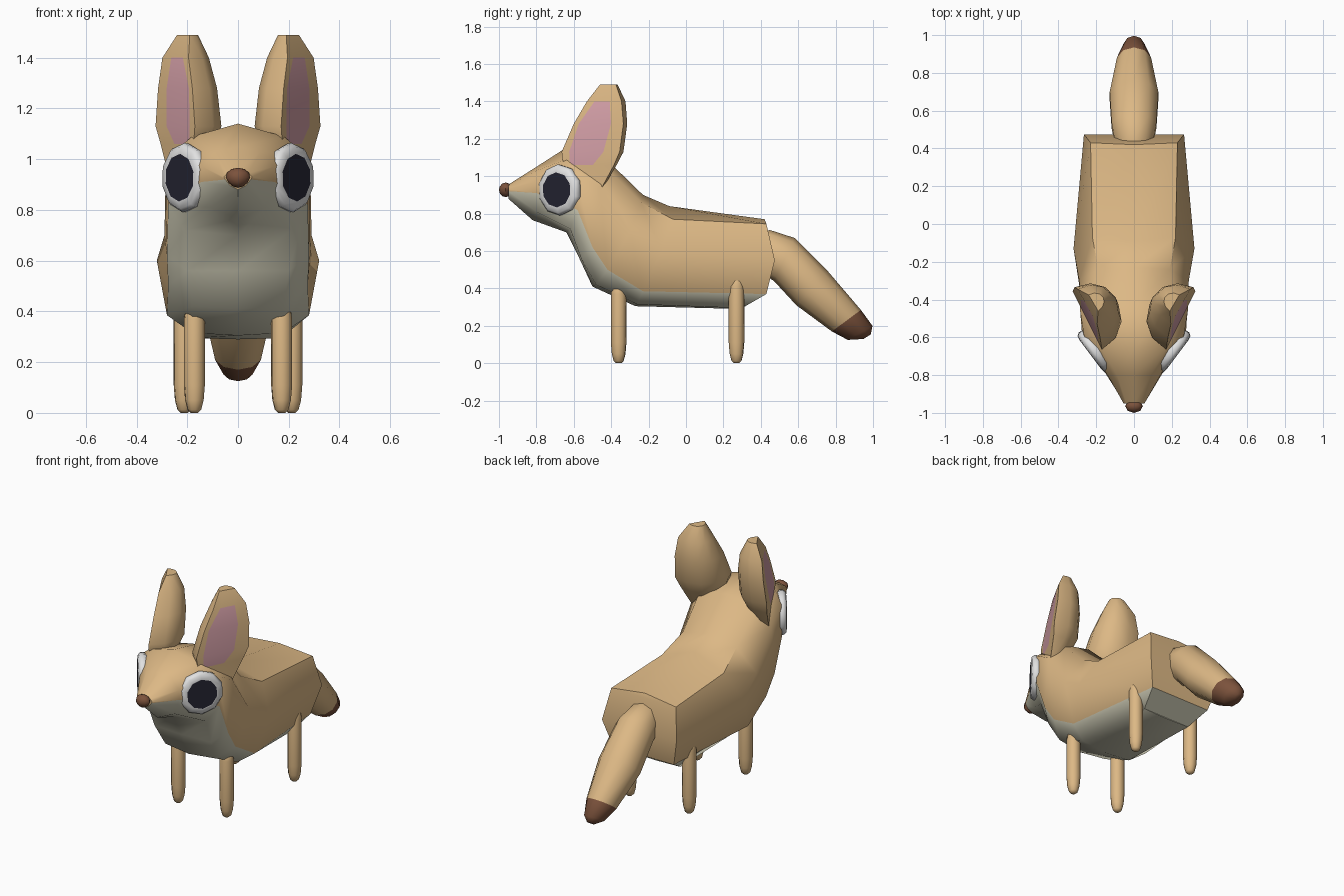
import bpy, bmesh, math
from mathutils import Vector

cube = bpy.data.objects.get("Cube")
if cube:
    bpy.data.objects.remove(cube, do_unlink=True)


def material(name, rgb):
    m = bpy.data.materials.new(name)
    m.use_nodes = True
    m.diffuse_color = (*rgb, 1)
    bsdf = m.node_tree.nodes["Principled BSDF"]
    bsdf.inputs["Base Color"].default_value = (*rgb, 1)
    bsdf.inputs["Roughness"].default_value = 0.8
    return m


FUR = material("tan fur", (0.72, 0.48, 0.235))
CREAM = material("cream belly", (0.64, 0.62, 0.48))
BROWN = material("dark brown", (0.20, 0.085, 0.045))
PINK = material("inner ear pink", (0.66, 0.35, 0.39))
WHITE = material("eye white", (0.75, 0.75, 0.75))
BLACK = material("pupil black", (0.018, 0.018, 0.032))


def finish(name, bm, mats, angle):
    bmesh.ops.recalc_face_normals(bm, faces=bm.faces)
    me = bpy.data.meshes.new(name)
    bm.to_mesh(me)
    bm.free()
    for m in mats:
        me.materials.append(m)
    ob = bpy.data.objects.new(name, me)
    bpy.context.collection.objects.link(ob)
    bpy.ops.object.select_all(action='DESELECT')
    ob.select_set(True)
    bpy.context.view_layer.objects.active = ob
    bpy.ops.object.shade_smooth_by_angle(angle=math.radians(angle))
    return ob


def loft(name, rings, mats, rule=lambda i, j: 0, caps=(0, 0), angle=50, end_faces=None):
    """Skin a list of rings; rule(row, column) gives the material slot."""
    bm = bmesh.new()
    vs = [[bm.verts.new(p) for p in r] for r in rings]
    n = len(vs[0])
    for i in range(len(vs) - 1):
        for j in range(n):
            k = (j + 1) % n
            f = bm.faces.new((vs[i][j], vs[i][k], vs[i + 1][k], vs[i + 1][j]))
            f.material_index = rule(i, j)
    bm.faces.new(vs[0]).material_index = caps[0]
    for ids, slot in end_faces or [(range(n), caps[1])]:
        bm.faces.new([vs[-1][q] for q in ids]).material_index = slot
    return finish(name, bm, mats, angle)


# Body and head: half sections (top, shoulder, side, colour line, belly corner, bottom)
sections = [
    [(0, -.95, .955), (.04, -.95, .945), (.055, -.95, .93), (.05, -.95, .92), (.03, -.95, .895), (0, -.95, .88)],
    [(0, -.80, 1.05), (.09, -.80, 1.03), (.14, -.80, .97), (.145, -.80, .91), (.11, -.80, .81), (0, -.82, .765)],
    [(0, -.66, 1.14), (.18, -.64, 1.09), (.265, -.59, 1.02), (.275, -.58, .82), (.21, -.62, .72), (0, -.64, .70)],
    [(0, -.42, 1.085), (.2, -.43, 1.05), (.285, -.46, .94), (.28, -.50, .62), (.2, -.56, .56), (0, -.57, .56)],
    [(0, -.23, .90), (.19, -.24, .86), (.29, -.30, .70), (.275, -.42, .50), (.18, -.48, .42), (0, -.50, .41)],
    [(0, -.09, .84), (.22, -.07, .77), (.32, -.13, .60), (.28, -.23, .385), (.18, -.26, .315), (0, -.27, .305)],
    [(0, .42, .77), (.23, .43, .745), (.265, .475, .55), (.215, .43, .37), (.17, .30, .295), (0, .30, .29)],
]
rings = [h + [(-x, y, z) for x, y, z in h[4:0:-1]] for h in sections]
rump = [((0, 1, 9), 0), ((1, 2, 8, 9), 0), ((2, 3, 7, 8), 0), ((3, 4, 6, 7), 1), ((4, 5, 6), 1)]
loft("body_and_head", rings, [FUR, CREAM],
     rule=lambda i, j: 1 if 3 <= j <= 6 else 0, angle=45, end_faces=rump)


# Tail: elliptical rings given by upper point, lower point and half width
def tail_ring(ty, tz, by, bz, w, n=10):
    out = []
    for k in range(n):
        a = 2 * math.pi * k / n
        c, s = math.cos(a) / 2, math.sin(a)
        out.append((w * s, (ty + by) / 2 + c * (ty - by), (tz + bz) / 2 + c * (tz - bz)))
    return out


tail = [(.38, .70, .34, .54, .07), (.45, .712, .39, .49, .105), (.58, .67, .47, .44, .125),
        (.76, .49, .59, .31, .135), (.935, .285, .78, .17, .095),
        (.997, .20, .865, .125, .06), (.988, .155, .95, .13, .022)]
loft("tail", [tail_ring(*t) for t in tail], [FUR, BROWN],
     rule=lambda i, j: int(i >= 4), caps=(0, 1))


# Ears: D-shaped rings, flat side outward, domed towards the back and middle
# height, front edge x y, back edge x y, dome depth, start and end of the pink strip
EAR = [(.92, .22, -.56, .27, -.46, .06, .3, .7),
       (1.06, .175, -.655, .305, -.385, .15, .13, .58),
       (1.13, .17, -.665, .325, -.355, .185, .13, .72),
       (1.28, .18, -.60, .315, -.335, .17, .10, .75),
       (1.40, .195, -.53, .298, -.345, .14, .22, .66),
       (1.49, .19, -.46, .24, -.375, .06, .3, .6)]


def ear_ring(sx, z, xf, yf, xb, yb, depth, a, b):
    f, e = Vector((xf, yf, z)), Vector((xb, yb, z))
    back = Vector((-(yb - yf), xb - xf, 0)).normalized() * depth
    pts = [f, f.lerp(e, a), f.lerp(e, b), e]
    for k in range(1, 6):
        t = math.pi * k / 6
        pts.append((f + e) / 2 + (e - f) / 2 * math.cos(t) + back * math.sin(t))
    return [(sx * p.x, p.y, p.z) for p in pts]


# Shapes turned around an axis
def lathe(name, centre, axis, profile, n, mats, rule=lambda i, j: 0, caps=(0, 0), angle=50):
    axis = Vector(axis).normalized()
    u = axis.orthogonal().normalized()
    v = axis.cross(u)
    rings = []
    for r, h in profile:
        angles = [2 * math.pi * (k + .5) / n for k in range(n)]
        rings.append([Vector(centre) + axis * h + (u * math.cos(a) + v * math.sin(a)) * r for a in angles])
    return loft(name, rings, mats, rule, caps, angle)


def leg(name, x, y, top):
    profile = [(.014, 0), (.027, .012), (.037, .05), (.042, .11), (.042, top - .07),
               (.035, top - .03), (.012, top)]
    lathe(name, (x, y, 0), (0, 0, 1), profile, 10, [FUR])


for side, sx in (("left", 1), ("right", -1)):
    loft(side + "_ear", [ear_ring(sx, *e) for e in EAR], [FUR, PINK],
         rule=lambda i, j: int(j == 1 and 1 <= i <= 3), angle=50)
    leg(side + "_front_leg", sx * .172, -.36, .44)
    leg(side + "_back_leg", sx * .212, .27, .48)
    # Eye: rounded white disc with a flat dark pupil
    lathe(side + "_eye", (sx * .217, -.682, .927), (sx * .8, -.6, 0),
          [(.12, -.05), (.134, -.025), (.137, -.004), (.124, .012), (.096, .017), (.094, .017)],
          10, [WHITE, BLACK], caps=(0, 1), angle=60)

# Nose
bm = bmesh.new()
bmesh.ops.create_uvsphere(bm, u_segments=8, v_segments=6, radius=1)
for v in bm.verts:
    v.co = (v.co.x * .047 * (1 + .15 * v.co.z), v.co.y * .036 - .964, v.co.z * .039 + .927)
finish("nose", bm, [BROWN], 50)
